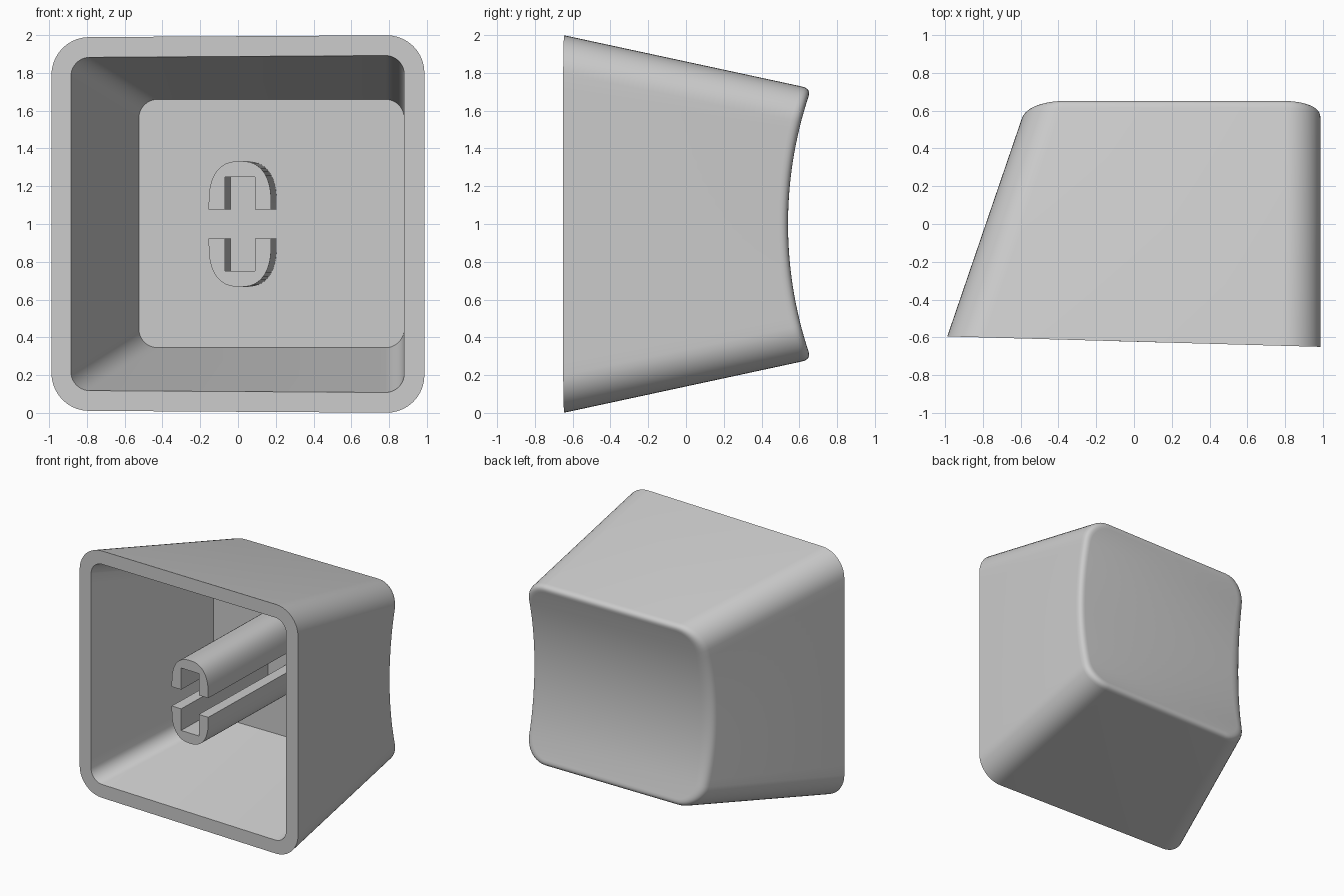
import bpy, bmesh, math

if "Cube" in bpy.data.objects:
    bpy.data.objects.remove(bpy.data.objects["Cube"])

TILT = 0.0278            # slant of the open face
SEG, SIDE = 10, 20       # corner and side divisions

mat = bpy.data.materials.new("light grey plastic")
mat.diffuse_color = (0.6, 0.6, 0.6, 1)
mat.use_nodes = True
mat.node_tree.nodes["Principled BSDF"].inputs["Base Color"].default_value = mat.diffuse_color


def outline(x0, x1, z0, z1, r):
    """Rounded rectangle; right side bottom to top, then left side top to bottom."""
    half = []
    for i in range(SEG + 1):
        a = -math.pi / 2 + math.pi / 2 * i / SEG
        half.append((r * math.cos(a) - r, z0 + r + r * math.sin(a)))
    for i in range(1, SIDE):
        half.append((0, z0 + r + (z1 - z0 - 2 * r) * i / SIDE))
    for i in range(SEG + 1):
        a = math.pi / 2 * i / SEG
        half.append((r * math.cos(a) - r, z1 - r + r * math.sin(a)))
    return [(x1 + d, z) for d, z in half] + [(x0 - d, z) for d, z in reversed(half)]


def dish(z):
    """Shallow cylinder scooped out of the far face."""
    return 0.54 + 2.15 - math.sqrt(2.15 ** 2 - (z - 1) ** 2)


def mouth(x, z):
    return -0.6225 - TILT * x


def on_wall(a, b, ya, yb, yfun):
    """Points on the straight wall between outlines a and b, at depth yfun."""
    pts = []
    for (xa, za), (xb, zb) in zip(a, b):
        x, z = (xa, za) if yfun is mouth else (xb, zb)
        y = yfun(x, z)
        t = (y - ya) / (yb - ya)
        pts.append((xa + (xb - xa) * t, y, za + (zb - za) * t))
    return pts


def finish(bm, name):
    bmesh.ops.recalc_face_normals(bm, faces=bm.faces)
    me = bpy.data.meshes.new(name)
    bm.to_mesh(me)
    bm.free()
    me.materials.append(mat)
    ob = bpy.data.objects.new(name, me)
    bpy.context.collection.objects.link(ob)
    bpy.ops.object.select_all(action='DESELECT')
    ob.select_set(True)
    bpy.context.view_layer.objects.active = ob
    bpy.ops.object.shade_smooth_by_angle(angle=math.radians(32))


# Cap shell: cavity floor, cavity wall, lip, outer wall, rounded rim, dish
in_a = outline(-0.903, 0.88, 0.107, 1.893, 0.1)
in_b = outline(-0.525, 0.88, 0.345, 1.66, 0.1)
out_a = outline(-1.007, 0.987, 0, 2, 0.2)
out_b = outline(-0.562, 0.987, 0.28, 1.72, 0.19)

F = 0.05                 # rim rounding
rings = [[(x, 0.44, z) for x, z in in_b],
         on_wall(in_a, in_b, -0.65, 0.44, mouth),
         on_wall(out_a, out_b, -0.65, 0.65, mouth)]
rim = on_wall(out_a, out_b, -0.65, 0.65, lambda x, z: dish(z) - F)
rings.append(rim)
inner = [(x, dish(z), z) for x, z in outline(-0.562 + F, 0.987 - F, 0.28 + F, 1.72 - F, 0.15)]
edge = on_wall(out_a, out_b, -0.65, 0.65, lambda x, z: dish(z))
for k in range(1, 6):    # quadratic curve over the rim
    t = k / 6
    rings.append([tuple((1 - t) ** 2 * a + 2 * t * (1 - t) * b + t * t * c
                        for a, b, c in zip(p, q, s)) for p, q, s in zip(rim, edge, inner)])
rings.append(inner)

bm = bmesh.new()
vr = [[bm.verts.new(p) for p in ring] for ring in rings]
n = len(in_a)
for a, b in zip(vr, vr[1:]):
    for i in range(n):
        j = (i + 1) % n
        bm.faces.new((a[i], a[j], b[j], b[i]))
for cap in (vr[0], vr[-1]):          # strips joining right and left sides
    for i in range(n // 2 - 1):
        bm.faces.new((cap[i], cap[i + 1], cap[n - 2 - i], cap[n - 1 - i]))
finish(bm, "cap_shell")


# Stem: two mirrored U-shaped prongs running from the mouth to the cavity floor
def prong(name, sign):
    prof = [(0.09, 0.077), (0.175, 0.077)]
    for i in range(25):
        a = math.pi * i / 24
        c, s = math.cos(a), math.sin(a)
        prof.append((0.01 + 0.165 * math.copysign(abs(c) ** 0.82, c),
                     0.11 + 0.223 * abs(s) ** 0.82))
    prof += [(-0.155, 0.077), (-0.07, 0.077), (-0.07, 0.25), (0.09, 0.25)]
    bm = bmesh.new()
    front = [bm.verts.new((x, mouth(x, 0), 1 + sign * z)) for x, z in prof]
    back = [bm.verts.new((x + TILT * 1.07, 0.45, 1 + sign * z)) for x, z in prof]
    bm.faces.new(front)
    bm.faces.new(back[::-1])
    m = len(prof)
    for i in range(m):
        j = (i + 1) % m
        bm.faces.new((front[i], front[j], back[j], back[i]))
    finish(bm, name)


prong("upper_stem_prong", 1)
prong("lower_stem_prong", -1)
